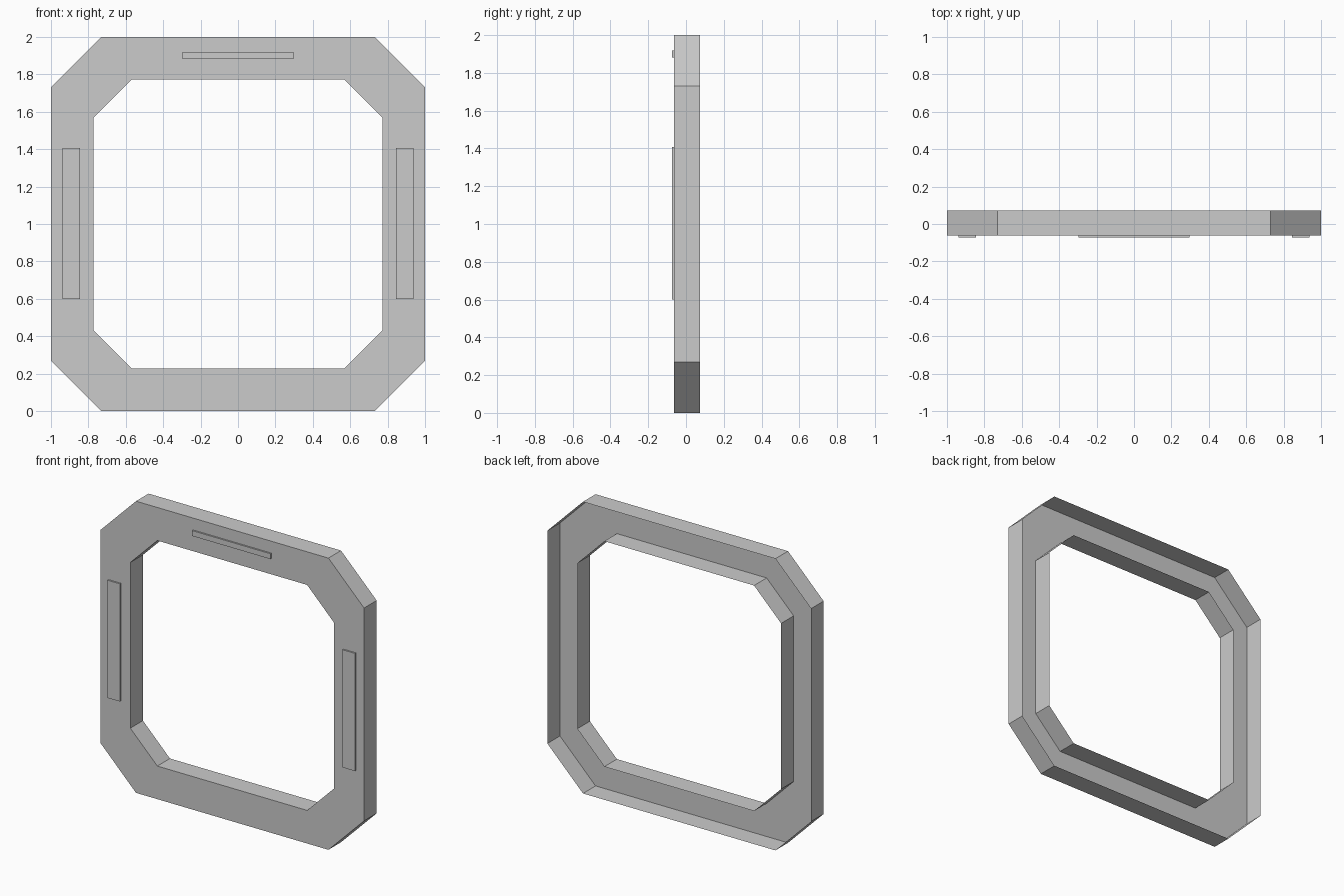
import bpy, bmesh

if "Cube" in bpy.data.objects:
    bpy.data.objects.remove(bpy.data.objects["Cube"])

grey = bpy.data.materials.new("light_grey")
grey.diffuse_color = (0.6, 0.6, 0.6, 1)
grey.use_nodes = True
grey.node_tree.nodes["Principled BSDF"].inputs["Base Color"].default_value = grey.diffuse_color

FRONT, BACK, PLATE = -0.0625, 0.0735, -0.0735


def octagon(half, flat):
    """Chamfered square outline in x and z, centred at z = 1."""
    pts = [(flat, -half), (half, -flat), (half, flat), (flat, half),
           (-flat, half), (-half, flat), (-half, -flat), (-flat, -half)]
    return [(x, z + 1) for x, z in pts]


def finish(name, bm):
    mesh = bpy.data.meshes.new(name)
    bm.to_mesh(mesh)
    bm.free()
    mesh.materials.append(grey)
    bpy.context.collection.objects.link(bpy.data.objects.new(name, mesh))


# Octagonal frame: thin-walled channel, open at the back
outer, inner = octagon(1.0, 0.73), octagon(0.773, 0.568)
bm = bmesh.new()
loops = [[bm.verts.new((x, y, z)) for x, z in outline]
         for outline, y in ((outer, BACK), (outer, FRONT), (inner, FRONT), (inner, BACK))]
for a, b in zip(loops, loops[1:]):
    for i in range(8):
        j = (i + 1) % 8
        bm.faces.new((a[i], b[i], b[j], a[j]))
# Make the front panel, and the walls joined to it, face outward
bmesh.ops.recalc_face_normals(bm, faces=bm.faces)
bm.normal_update()
panel = next(f for f in bm.faces if all(abs(v.co.y - FRONT) < 1e-5 for v in f.verts))
if panel.normal.y > 0:
    bmesh.ops.reverse_faces(bm, faces=bm.faces)
finish("frame", bm)


# Thin raised plates on the front
def plate(name, x, z, width, height):
    bm = bmesh.new()
    bmesh.ops.create_cube(bm, size=1)
    for v in bm.verts:
        y = PLATE if v.co.y < 0 else FRONT
        v.co = (x + v.co.x * width, y, z + v.co.z * height)
    finish(name, bm)


plate("top_plate", 0, 1.9, 0.595, 0.037)
for side, name in ((-1, "left_plate"), (1, "right_plate")):
    plate(name, side * 0.892, 1.003, 0.093, 0.807)
